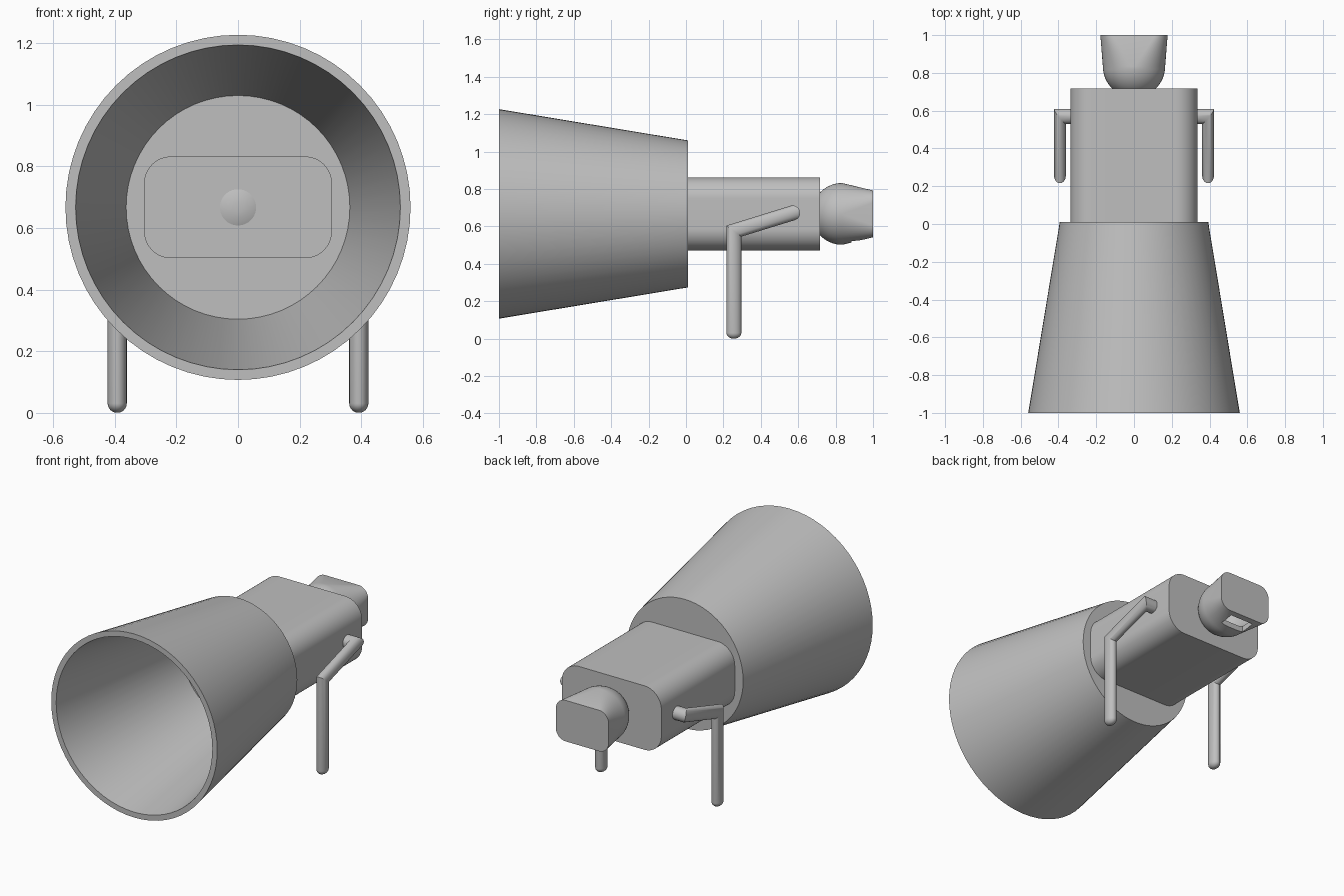
import bpy, bmesh, math
from mathutils import Vector

if "Cube" in bpy.data.objects:
    bpy.data.objects.remove(bpy.data.objects["Cube"], do_unlink=True)

AXIS_Z = 0.667   # height of the body axis
WALL = 0.033

grey = bpy.data.materials.new("plain_grey")
grey.use_nodes = True
colour = (0.52, 0.52, 0.52, 1)
grey.diffuse_color = colour
grey.node_tree.nodes["Principled BSDF"].inputs["Base Color"].default_value = colour


def section(y, hx, hz=None, r=None, n=16):
    """Rounded rectangle across the body axis; a circle when only hx is given."""
    hz = hx if hz is None else hz
    r = hx if r is None else r
    pts = []
    for q, (sx, sz) in enumerate([(1, 1), (-1, 1), (-1, -1), (1, -1)]):
        for i in range(n + 1):
            a = math.pi / 2 * (q + i / n)
            pts.append(Vector((sx * (hx - r) + r * math.cos(a), y,
                               AXIS_Z + sz * (hz - r) + r * math.sin(a))))
    return pts


def loft(name, rings, closed=False):
    """Skin a list of equal rings, capped at both ends or joined into a loop."""
    bm = bmesh.new()
    rows = [[bm.verts.new(p) for p in ring] for ring in rings]
    pairs = list(zip(rows, rows[1:]))
    if closed:
        pairs.append((rows[-1], rows[0]))
    else:
        bm.faces.new(rows[0])
        bm.faces.new(rows[-1])
    for a, b in pairs:
        for i in range(len(a)):
            j = (i + 1) % len(a)
            bm.faces.new((a[i], a[j], b[j], b[i]))
    bmesh.ops.remove_doubles(bm, verts=bm.verts, dist=1e-5)
    bmesh.ops.recalc_face_normals(bm, faces=bm.faces)
    mesh = bpy.data.meshes.new(name)
    bm.to_mesh(mesh)
    bm.free()
    mesh.materials.append(grey)
    obj = bpy.data.objects.new(name, mesh)
    bpy.context.collection.objects.link(obj)
    return obj


def cut(obj, cutter):
    """Subtract the cutter and remove it."""
    mod = obj.modifiers.new("cut", "BOOLEAN")
    mod.operation, mod.object, mod.solver = "DIFFERENCE", cutter, "EXACT"
    deps = bpy.context.evaluated_depsgraph_get()
    obj.data = bpy.data.meshes.new_from_object(obj.evaluated_get(deps))
    obj.modifiers.clear()
    bpy.data.objects.remove(cutter, do_unlink=True)


def head_rings(r, end_y, hx, hz, corner):
    """Half ball running into a rounded rectangular end."""
    rings = []
    for i in range(1, 17):
        t = math.pi / 2 * i / 16
        rings.append(section(0.835 - r * math.cos(t), r * math.sin(t)))
    return rings + [section(end_y, hx, hz, corner)]


# Hollow flared skirt, with an opening into the torso
inner = (0.303, 0.1635, 0.085)
outer = (0.336, 0.195, 0.115)
skirt = loft("skirt", [
    section(-1, 0.56), section(0.01, 0.393), section(0.01, *inner),
    section(0.01 - WALL, *inner), section(0.01 - WALL, 0.363), section(-1, 0.527),
], closed=True)

# Hollow torso
torso = loft("torso", [
    section(0.681, *inner), section(0.01, *inner),
    section(0.01, *outer), section(0.717, *outer),
])

# Hollow head with a small opening on its underside
head = loft("head", head_rings(0.165, 1.0, 0.178, 0.125, 0.065))
cut(head, loft("head_hollow", head_rings(0.132, 0.975, 0.145, 0.095, 0.04)))
slot = [section(y, 0.08, 0.08, 0.002, 2) for y in (0.885, 0.97)]
for ring in slot:
    for p in ring:
        p.z -= 0.14
cut(head, loft("mouth_cutter", slot))


# Arms: mitred oval tubes from shoulder peg to rounded hand
def arm(name, side):
    x = Vector((side, 0, 0))
    along = Vector((0, -0.955, -0.296))
    across = Vector((0, -0.296, 0.955))
    shoulder = Vector((0, 0.57, 0.672))
    elbow = Vector((0, 0.256, 0.575))
    thick, wide = 0.031, 0.04
    frames = [
        (shoulder + x * 0.32, along * wide, across * wide),
        (shoulder + x * 0.392, along * wide - x * thick, across * wide),
        (elbow + x * 0.392, -x * thick, Vector((0, -1, 0.737)) * wide),
    ]
    for i in range(8):
        t = math.pi / 2 * i / 8
        k = math.cos(t)
        c = Vector((0, elbow.y, thick * (1 - math.sin(t)))) + x * 0.392
        frames.append((c, -x * thick * k, Vector((0, -wide * k, 0))))
    angles = [math.tau * i / 32 for i in range(32)]
    return loft(name, [[c + a * math.cos(t) + b * math.sin(t) for t in angles]
                       for c, a, b in frames])


arms = [arm("left_arm", 1), arm("right_arm", -1)]

# Smooth shading with crisp edges
bpy.ops.object.select_all(action="DESELECT")
for obj in [skirt, torso, head] + arms:
    obj.select_set(True)
    bpy.context.view_layer.objects.active = obj
bpy.ops.object.shade_smooth_by_angle(angle=math.radians(30))
